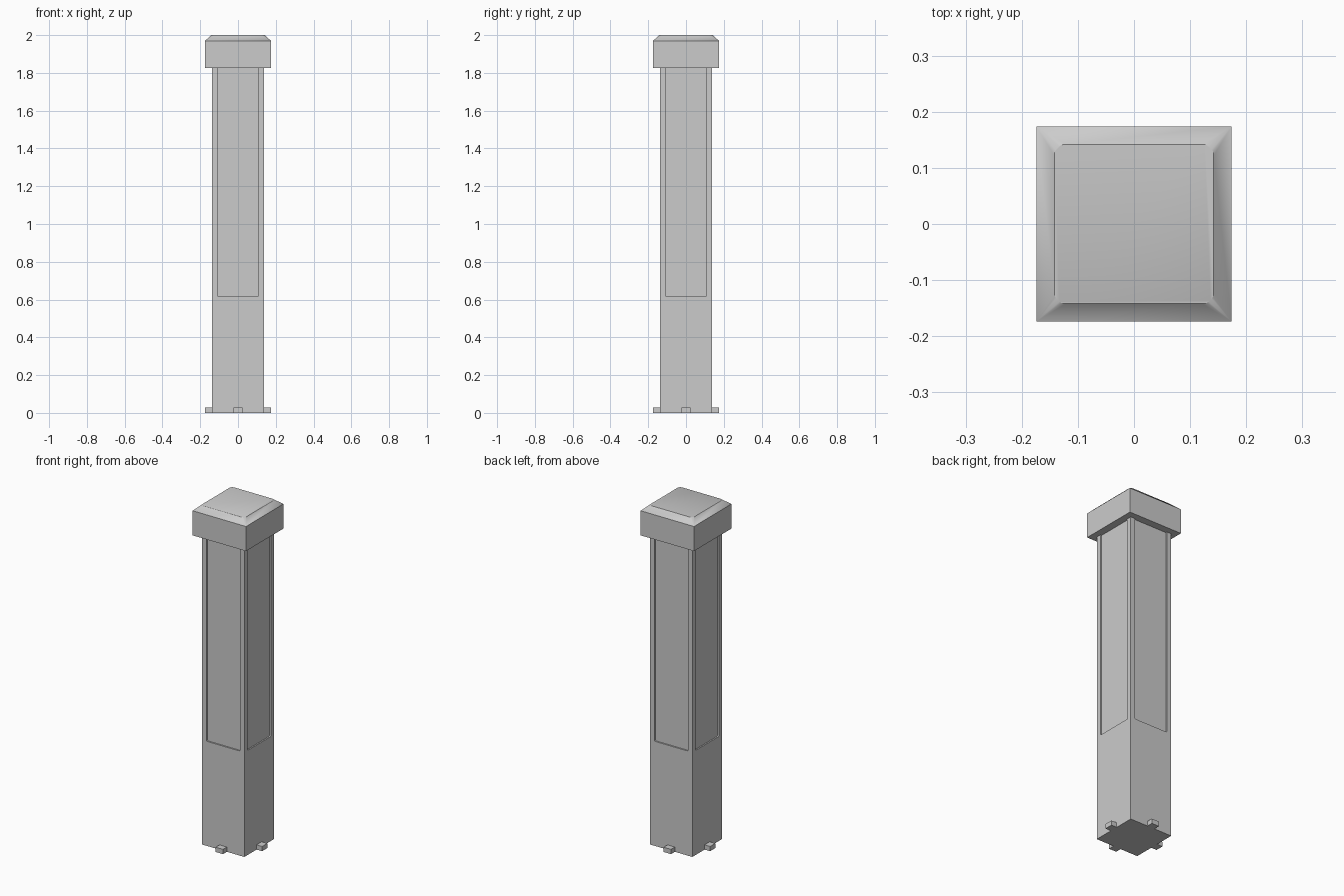
import bpy, bmesh, math
from mathutils import Matrix, Vector

if "Cube" in bpy.data.objects:
    bpy.data.objects.remove(bpy.data.objects["Cube"], do_unlink=True)

POST, CAP = 0.138, 0.174          # half widths
CAP_BOTTOM, CAP_EDGE, TOP = 1.825, 1.97, 2.0
PANEL, PANEL_BOTTOM, RECESS = 0.109, 0.616, 0.008

grey = bpy.data.materials.new("light grey")
grey.use_nodes = True
colour = (0.6, 0.6, 0.6, 1)
grey.diffuse_color = colour
grey.node_tree.nodes["Principled BSDF"].inputs["Base Color"].default_value = colour


def finish(name, bm):
    bmesh.ops.recalc_face_normals(bm, faces=bm.faces)
    mesh = bpy.data.meshes.new(name)
    bm.to_mesh(mesh)
    bm.free()
    mesh.materials.append(grey)
    obj = bpy.data.objects.new(name, mesh)
    bpy.context.collection.objects.link(obj)
    return obj


def box(name, low, high, turn=0, round_y_edges=0):
    low, high = Vector(low), Vector(high)
    bm = bmesh.new()
    bmesh.ops.create_cube(bm, size=1)
    bmesh.ops.scale(bm, vec=high - low, verts=bm.verts)
    bmesh.ops.translate(bm, vec=(low + high) / 2, verts=bm.verts)
    if round_y_edges:
        edges = [e for e in bm.edges if abs(e.verts[0].co.y - e.verts[1].co.y) > 1e-4]
        bmesh.ops.bevel(bm, geom=edges, offset=round_y_edges, segments=4,
                        profile=0.5, affect='EDGES')
    bmesh.ops.rotate(bm, matrix=Matrix.Rotation(turn, 3, 'Z'), verts=bm.verts)
    return finish(name, bm)


# Square post with a shallow recessed panel on each side
post = box("post", (-POST, -POST, 0), (POST, POST, CAP_BOTTOM + 0.05))
for i, side in enumerate(("front", "left", "back", "right")):
    turn = i * math.pi / 2
    cutter = box(side + "_panel_cutter", (-PANEL, -POST - 0.05, PANEL_BOTTOM),
                 (PANEL, -POST + RECESS, CAP_BOTTOM + 0.02), turn, 0.006)
    cutter.hide_render = True
    cut = post.modifiers.new(side + "_panel", 'BOOLEAN')
    cut.object = cutter
    cut.solver = 'EXACT'
    bpy.context.view_layer.objects.active = post
    bpy.ops.object.modifier_apply(modifier=cut.name)
    bpy.data.objects.remove(cutter, do_unlink=True)
    # Small locating tab at the foot of each side
    box(side + "_foot_tab", (-0.024, -CAP, 0), (0.024, -POST + 0.01, 0.028), turn)

# Cap: square block with a sloped rim rising to a round-cornered top
bm = bmesh.new()
corners = [(1, 1), (-1, 1), (-1, -1), (1, -1)]
bottom = [bm.verts.new((x * CAP, y * CAP, CAP_BOTTOM)) for x, y in corners]
rim = [bm.verts.new((x * CAP, y * CAP, CAP_EDGE)) for x, y in corners]
radius, steps, inner = 0.02, 8, 0.142 - 0.02
arcs = []
for i, (x, y) in enumerate(corners):
    arc = []
    for s in range(steps + 1):
        a = (i + s / steps) * math.pi / 2
        arc.append(bm.verts.new((x * inner + radius * math.cos(a),
                                 y * inner + radius * math.sin(a), TOP)))
    arcs.append(arc)
bm.faces.new(bottom[::-1])
bm.faces.new([v for arc in arcs for v in arc])
for i in range(4):
    j = (i + 1) % 4
    bm.faces.new((bottom[i], bottom[j], rim[j], rim[i]))
    bm.faces.new((rim[i], rim[j], arcs[j][0], arcs[i][-1]))
    for a, b in zip(arcs[i], arcs[i][1:]):
        bm.faces.new((rim[i], b, a))
cap = finish("cap", bm)

# Smooth the rounded corners while keeping real edges crisp
bpy.ops.object.select_all(action='DESELECT')
for obj in (post, cap):
    obj.select_set(True)
bpy.context.view_layer.objects.active = cap
bpy.ops.object.shade_smooth_by_angle(angle=math.radians(30))
